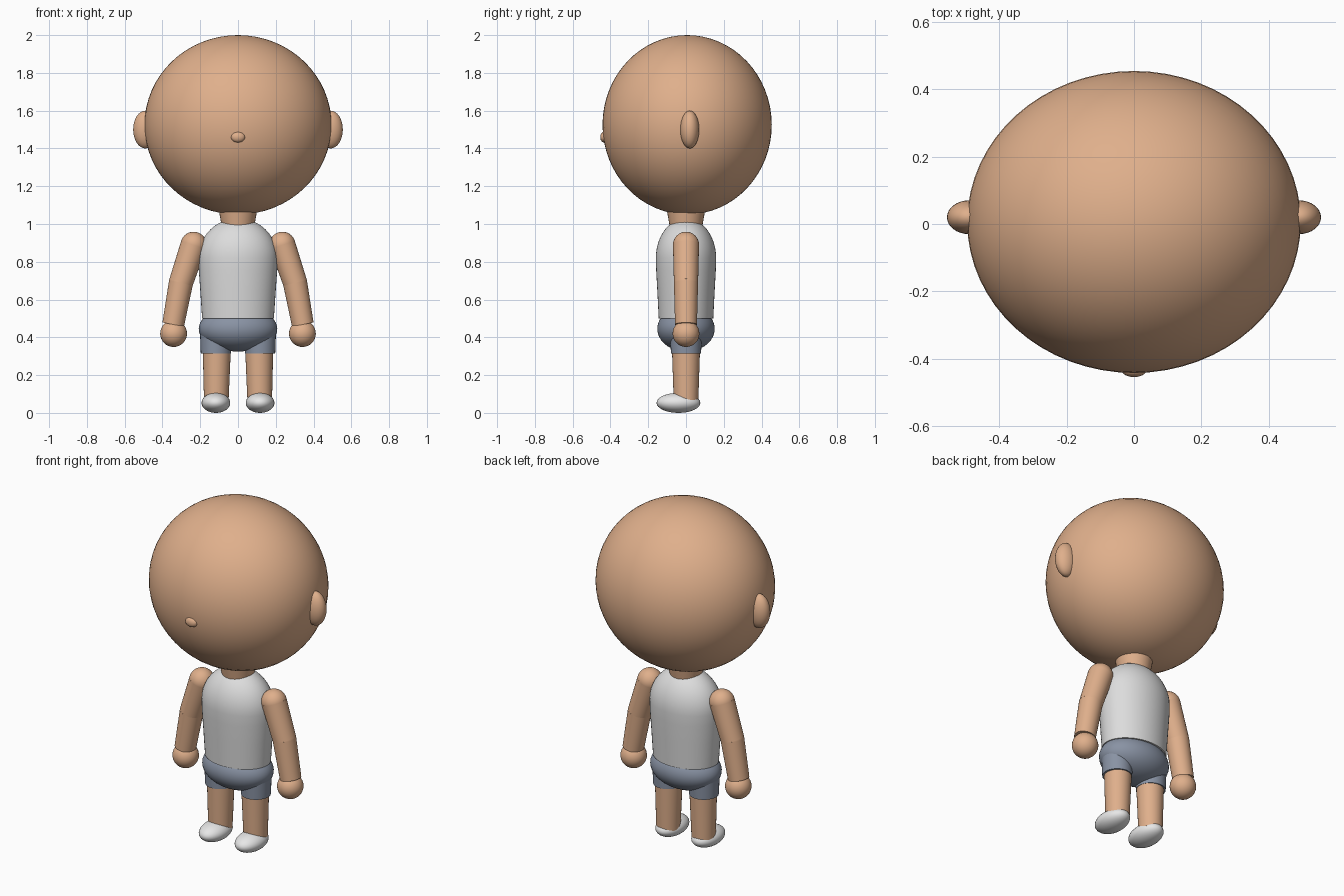
import bpy, bmesh, math
from mathutils import Vector, Matrix

if "Cube" in bpy.data.objects:
    bpy.data.objects.remove(bpy.data.objects["Cube"])


def material(name, rgb):
    m = bpy.data.materials.new(name)
    m.diffuse_color = (*rgb, 1)
    m.use_nodes = True
    m.node_tree.nodes["Principled BSDF"].inputs["Base Color"].default_value = m.diffuse_color
    return m


SKIN = material("skin", (0.74, 0.43, 0.26))
SHIRT = material("shirt_white", (0.72, 0.72, 0.72))
SHORTS = material("shorts_blue_grey", (0.25, 0.29, 0.37))
SHOE = material("shoe_white", (0.80, 0.80, 0.80))


def finish(name, bm, mat):
    bmesh.ops.recalc_face_normals(bm, faces=bm.faces)
    me = bpy.data.meshes.new(name)
    bm.to_mesh(me)
    bm.free()
    me.materials.append(mat)
    ob = bpy.data.objects.new(name, me)
    bpy.context.collection.objects.link(ob)
    bpy.ops.object.select_all(action='DESELECT')
    ob.select_set(True)
    bpy.context.view_layer.objects.active = ob
    bpy.ops.object.shade_smooth_by_angle(angle=math.radians(40))
    return ob


def add_ball(bm, centre, radii, seg=32):
    mat = Matrix.Translation(centre) @ Matrix.Diagonal((*radii, 1))
    bmesh.ops.create_uvsphere(bm, u_segments=seg, v_segments=seg // 2,
                              radius=1, matrix=mat)


def add_cone(bm, a, b, ra, rb, seg=32):
    a, b = Vector(a), Vector(b)
    axis = b - a
    mat = (Matrix.Translation((a + b) / 2)
           @ axis.to_track_quat('Z', 'Y').to_matrix().to_4x4())
    bmesh.ops.create_cone(bm, cap_ends=True, segments=seg, radius1=ra,
                          radius2=rb, depth=axis.length, matrix=mat)


def ball(name, centre, radii, mat, seg=32):
    bm = bmesh.new()
    add_ball(bm, centre, radii, seg)
    return finish(name, bm, mat)


def cone(name, a, b, ra, rb, mat):
    bm = bmesh.new()
    add_cone(bm, a, b, ra, rb)
    return finish(name, bm, mat)


def lathe(name, profile, y_scale, mat, seg=48):
    """Closed elliptical body from (radius, z) points."""
    bm = bmesh.new()
    rings = []
    for r, z in profile:
        rings.append([bm.verts.new((r * math.cos(t), r * y_scale * math.sin(t), z))
                      for t in (2 * math.pi * i / seg for i in range(seg))])
    for lo, hi in zip(rings, rings[1:]):
        for i in range(seg):
            j = (i + 1) % seg
            bm.faces.new((lo[i], lo[j], hi[j], hi[i]))
    bm.faces.new(rings[0])
    bm.faces.new(rings[-1])
    return finish(name, bm, mat)


# Head, nose and neck
ball("head", (0, 0.006, 1.525), (0.495, 0.448, 0.475), SKIN, 64)
ball("nose", (0, -0.434, 1.46), (0.037, 0.02, 0.028), SKIN, 24)
cone("neck", (0, 0, 0.98), (0, 0, 1.065), 0.085, 0.10, SKIN)

# Tapered shirt with a domed shoulder line
dome = [(0.21 * math.cos(t), 0.82 + 0.21 * math.sin(t))
        for t in (math.radians(78) * i / 10 for i in range(11))]
lathe("shirt", [(0.19, 0.5), (0.2, 0.65), (0.208, 0.76)] + dome, 0.76, SHIRT)

# Rounded seat of the shorts
ball("shorts_seat", (0, 0, 0.445), (0.208, 0.152, 0.12), SHORTS, 48)

for side, s in (("left", 1), ("right", -1)):
    ball(side + "_ear", (s * 0.49, 0.02, 1.5), (0.065, 0.05, 0.1), SKIN)

    # Arm: rounded shoulder and elbow, flat wrist, ball hand
    shoulder, elbow, wrist = [(s * x, 0, z) for x, z in
                              ((0.235, 0.89), (0.302, 0.69), (0.343, 0.468))]
    bm = bmesh.new()
    add_ball(bm, shoulder, (0.069,) * 3)
    add_cone(bm, shoulder, elbow, 0.069, 0.064)
    add_ball(bm, elbow, (0.064,) * 3)
    add_cone(bm, elbow, wrist, 0.064, 0.058)
    finish(side + "_arm", bm, SKIN)
    ball(side + "_hand", (s * 0.341, 0, 0.42), (0.071, 0.071, 0.071), SKIN)

    # Leg, shorts leg and shoe
    cone(side + "_shorts_leg", (s * 0.117, 0, 0.315), (s * 0.117, 0, 0.45),
         0.08, 0.085, SHORTS)
    cone(side + "_leg", (s * 0.115, 0, 0.06), (s * 0.112, 0, 0.36),
         0.065, 0.075, SKIN)
    ball(side + "_shoe", (s * 0.117, -0.04, 0.053), (0.076, 0.116, 0.053), SHOE)
